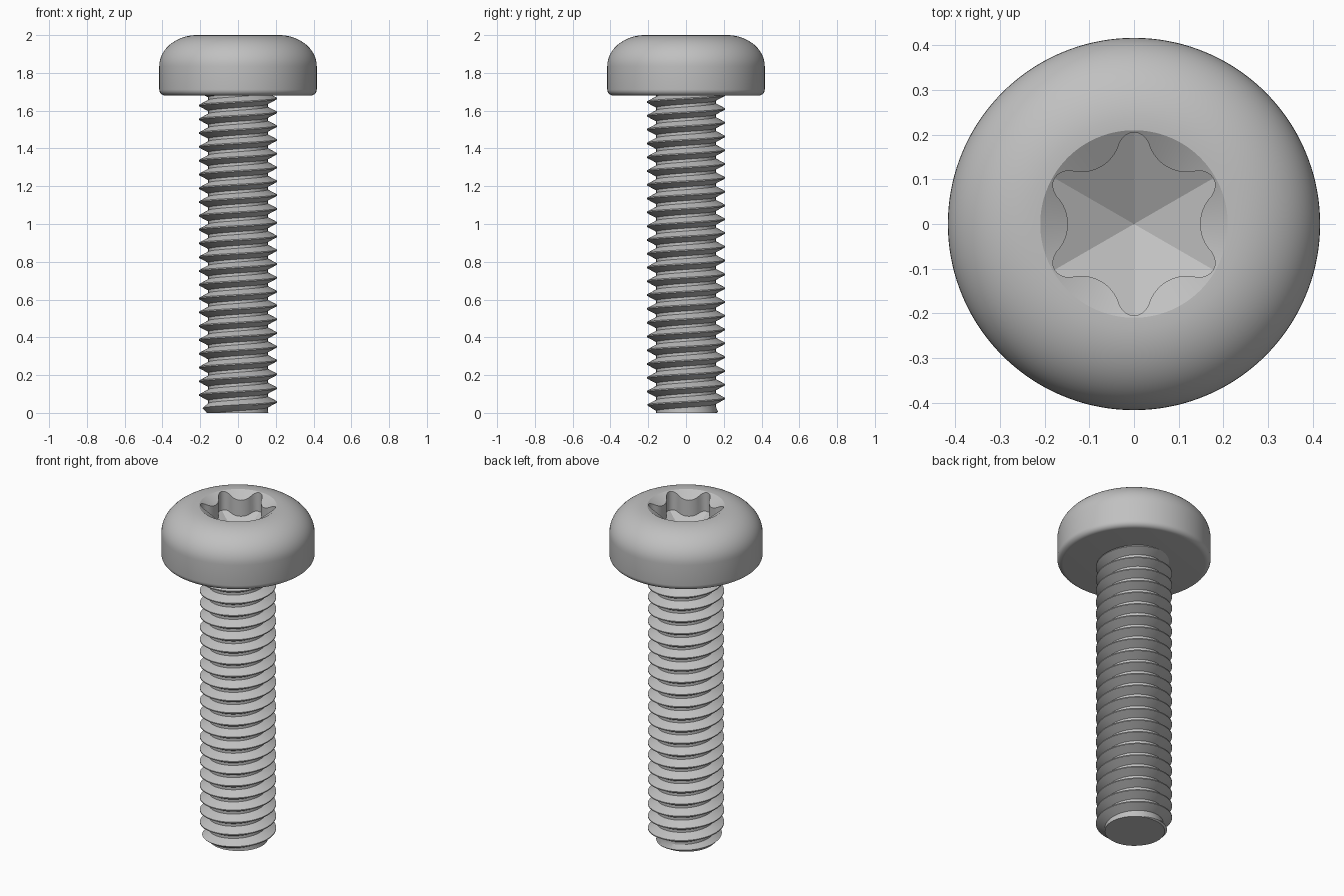
import bpy
import bmesh
from math import sin, cos, pi, sqrt, radians

if "Cube" in bpy.data.objects:
    bpy.data.objects.remove(bpy.data.objects["Cube"], do_unlink=True)

steel = bpy.data.materials.new("grey steel")
steel.use_nodes = True
GREY = (0.53, 0.53, 0.53, 1)
steel.diffuse_color = GREY
steel.node_tree.nodes["Principled BSDF"].inputs["Base Color"].default_value = GREY


def finish(bm, name, angle):
    bmesh.ops.recalc_face_normals(bm, faces=bm.faces)
    mesh = bpy.data.meshes.new(name)
    bm.to_mesh(mesh)
    bm.free()
    obj = bpy.data.objects.new(name, mesh)
    bpy.context.collection.objects.link(obj)
    mesh.materials.append(steel)
    bpy.ops.object.select_all(action="DESELECT")
    obj.select_set(True)
    bpy.context.view_layer.objects.active = obj
    bpy.ops.object.shade_smooth_by_angle(angle=radians(angle))
    return obj


# Screw head: lofted rings from the underside, over the dome, into the socket
SIDES = 144
HEAD_R, HEAD_BASE = 0.417, 1.68
RIM_R = 0.21
TIP_R, TIP_D = 0.032, 0.173      # rounded socket points
LOBE_R, LOBE_D = 0.09, 0.238     # inward bulges between the points


def face_angle(t):
    """Angle from the nearest socket flat centre."""
    return abs((t + pi / 6) % (pi / 3) - pi / 6)


def socket_radius(t):
    b = face_angle(t)
    a = pi / 6 - b
    if a < radians(9.75):
        return TIP_D * cos(a) + sqrt(TIP_R ** 2 - (TIP_D * sin(a)) ** 2)
    return LOBE_D * cos(b) - sqrt(LOBE_R ** 2 - (LOBE_D * sin(b)) ** 2)


def countersink(t):
    r = socket_radius(t)
    return r, 2 - 0.62 * (RIM_R - r)


def socket_floor(t):
    r = socket_radius(t)
    return r, 1.78 + 0.577 * r * cos(face_angle(t))


def circle(r, z):
    return lambda t: (r, z)


rings = []
for i in range(7):               # lower fillet
    a = pi / 2 * i / 6
    rings.append(circle(HEAD_R - 0.032 + 0.032 * sin(a), HEAD_BASE + 0.032 * (1 - cos(a))))
for i in range(17):              # dome
    a = pi / 2 * i / 16
    rings.append(circle(0.217 + 0.2 * cos(a), 1.835 + 0.165 * sin(a)))
rings += [circle(RIM_R, 2), countersink, socket_floor]

bm = bmesh.new()
loops = []
for ring in rings:
    loop = []
    for k in range(SIDES):
        t = 2 * pi * k / SIDES
        r, z = ring(t)
        loop.append(bm.verts.new((r * cos(t), r * sin(t), z)))
    loops.append(loop)
for low, high in zip(loops, loops[1:]):
    for k in range(SIDES):
        n = (k + 1) % SIDES
        bm.faces.new((low[k], low[n], high[n], high[k]))
bm.faces.new(loops[0])
pit = bm.verts.new((0, 0, 1.78))
for k in range(SIDES):
    bm.faces.new((loops[-1][k], loops[-1][(k + 1) % SIDES], pit))
finish(bm, "screw_head", 25)

# Threaded shaft: a right-hand helix of a V profile, trimmed flat at both ends
STEPS, TURNS, PITCH = 64, 27, 0.073
ROOT, CREST = 0.158, 0.207
START = 0.058 - 2 * PITCH
profile = [(-0.003, CREST), (0.003, CREST), (0.029, ROOT), (0.044, ROOT)]

bm = bmesh.new()
rows = []
for i in range(STEPS * TURNS):
    t = 2 * pi * i / STEPS
    row = []
    for dz, r in profile:
        z = START + PITCH * i / STEPS + dz
        r = min(r, 0.163 + max(z, 0))      # end chamfer
        row.append(bm.verts.new((r * cos(t), r * sin(t), z)))
    rows.append(row)
for i in range(len(rows) - STEPS - 1):
    here = rows[i] + [rows[i + STEPS][0]]
    ahead = rows[i + 1] + [rows[i + 1 + STEPS][0]]
    for j in range(4):
        bm.faces.new((here[j], ahead[j], ahead[j + 1], here[j + 1]))
for height, direction in ((0, -1), (HEAD_BASE + 0.03, 1)):
    cut = bmesh.ops.bisect_plane(
        bm, geom=bm.verts[:] + bm.edges[:] + bm.faces[:], dist=1e-6,
        plane_co=(0, 0, height), plane_no=(0, 0, direction), clear_outer=True)
    edges = [e for e in cut["geom_cut"] if isinstance(e, bmesh.types.BMEdge)]
    bmesh.ops.edgeloop_fill(bm, edges=edges)
loose = [v for v in bm.verts if not v.link_faces]
bmesh.ops.delete(bm, geom=loose, context="VERTS")
finish(bm, "threaded_shaft", 25)
